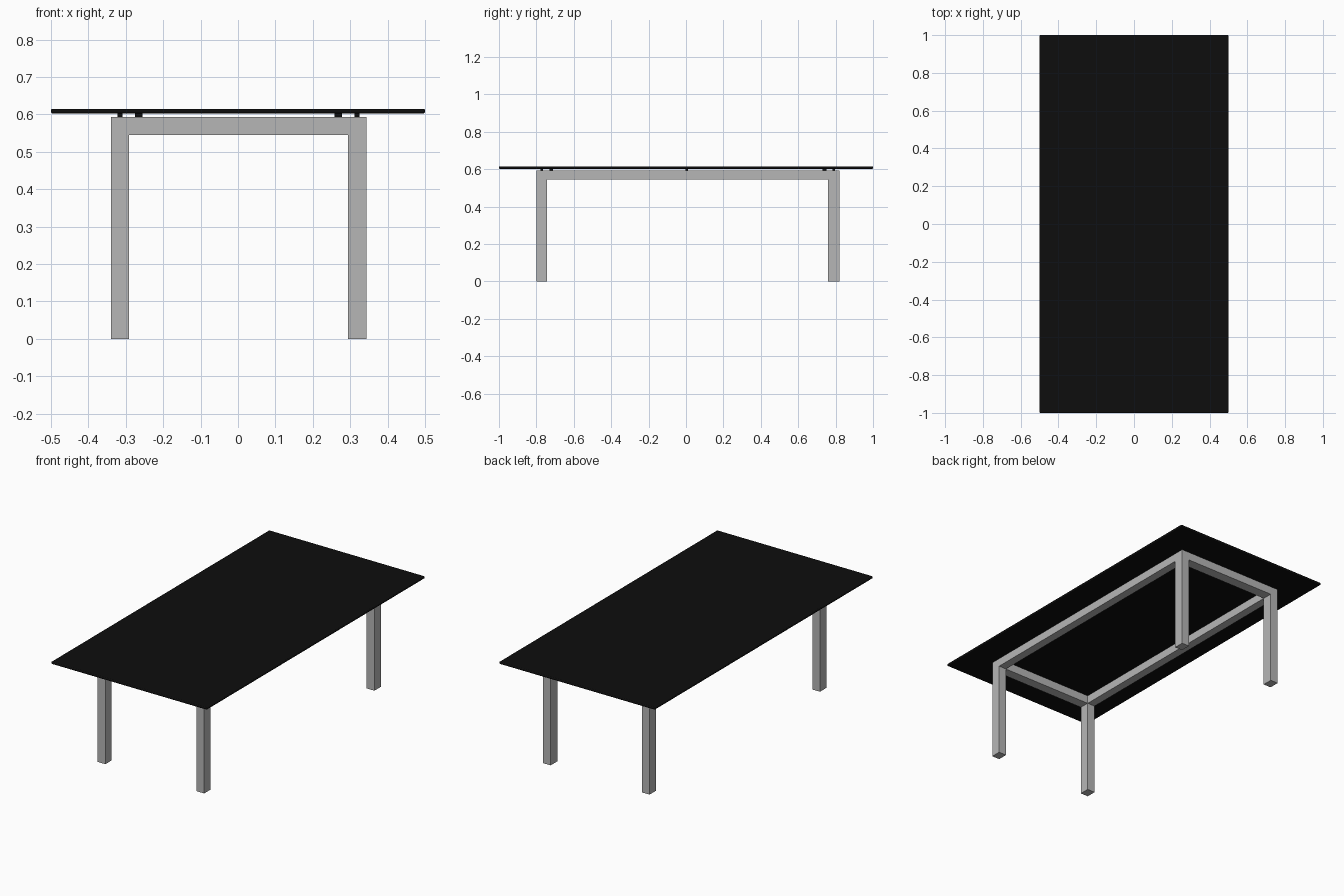
import bpy
import bmesh

cube = bpy.data.objects.get("Cube")
if cube:
    bpy.data.objects.remove(cube, do_unlink=True)


def material(name, value):
    mat = bpy.data.materials.new(name)
    mat.use_nodes = True
    color = (value, value, value, 1)
    mat.diffuse_color = color
    mat.node_tree.nodes["Principled BSDF"].inputs["Base Color"].default_value = color
    return mat


black = material("black", 0.004)
grey = material("light grey", 0.47)


def box(name, x, y, z, mat):
    """Axis-aligned box given its (low, high) extent on each axis."""
    mesh = bpy.data.meshes.new(name)
    bm = bmesh.new()
    bmesh.ops.create_cube(bm, size=1)
    for v in bm.verts:
        v.co = [lo + (c + 0.5) * (hi - lo) for c, (lo, hi) in zip(v.co, (x, y, z))]
    bm.to_mesh(mesh)
    bm.free()
    mesh.materials.append(mat)
    obj = bpy.data.objects.new(name, mesh)
    bpy.context.collection.objects.link(obj)
    return obj


def pad(name, x, y, sx, sy):
    box(name, (x - sx / 2, x + sx / 2), (y - sy / 2, y + sy / 2),
        (FRAME_TOP, TOP_BOTTOM + 0.001), black)


FRAME_TOP, RAIL_BOTTOM = 0.593, 0.545
TOP_BOTTOM, TOP = 0.602, 0.615
SIDES = {"right": (-0.34, -0.291), "left": (0.294, 0.343)}
ENDS = {"front": (-0.80, -0.742), "back": (0.76, 0.82)}

# Thin table top with softened edges
top = box("table_top", (-0.5, 0.5), (-1, 1), (TOP_BOTTOM, TOP), black)
bevel = top.modifiers.new("soft_edge", "BEVEL")
bevel.width = 0.005
bevel.segments = 3

# Square legs
for side, x in SIDES.items():
    for end, y in ENDS.items():
        box(f"{end}_{side}_leg", x, y, (0, FRAME_TOP), grey)

# Rails joining the legs, flush with their outer and inner faces
rail_z = (RAIL_BOTTOM, FRAME_TOP)
for side, x in SIDES.items():
    box(f"{side}_rail", x, (ENDS["front"][1], ENDS["back"][0]), rail_z, grey)
for end, y in ENDS.items():
    box(f"{end}_rail", (SIDES["right"][1], SIDES["left"][0]), y, rail_z, grey)

# Small spacer pads between the frame and the top
for side, x in SIDES.items():
    mid_x = sum(x) / 2
    inward = 1 if side == "right" else -1
    pad(f"middle_{side}_pad", mid_x, 0.005, 0.013, 0.013)
    for end, y in ENDS.items():
        mid_y = sum(y) / 2
        toward = 1 if end == "front" else -1
        pad(f"{end}_{side}_side_pad", mid_x, mid_y + toward * 0.05, 0.013, 0.02)
        pad(f"{end}_{side}_end_pad", mid_x + inward * 0.05, mid_y, 0.02, 0.013)
